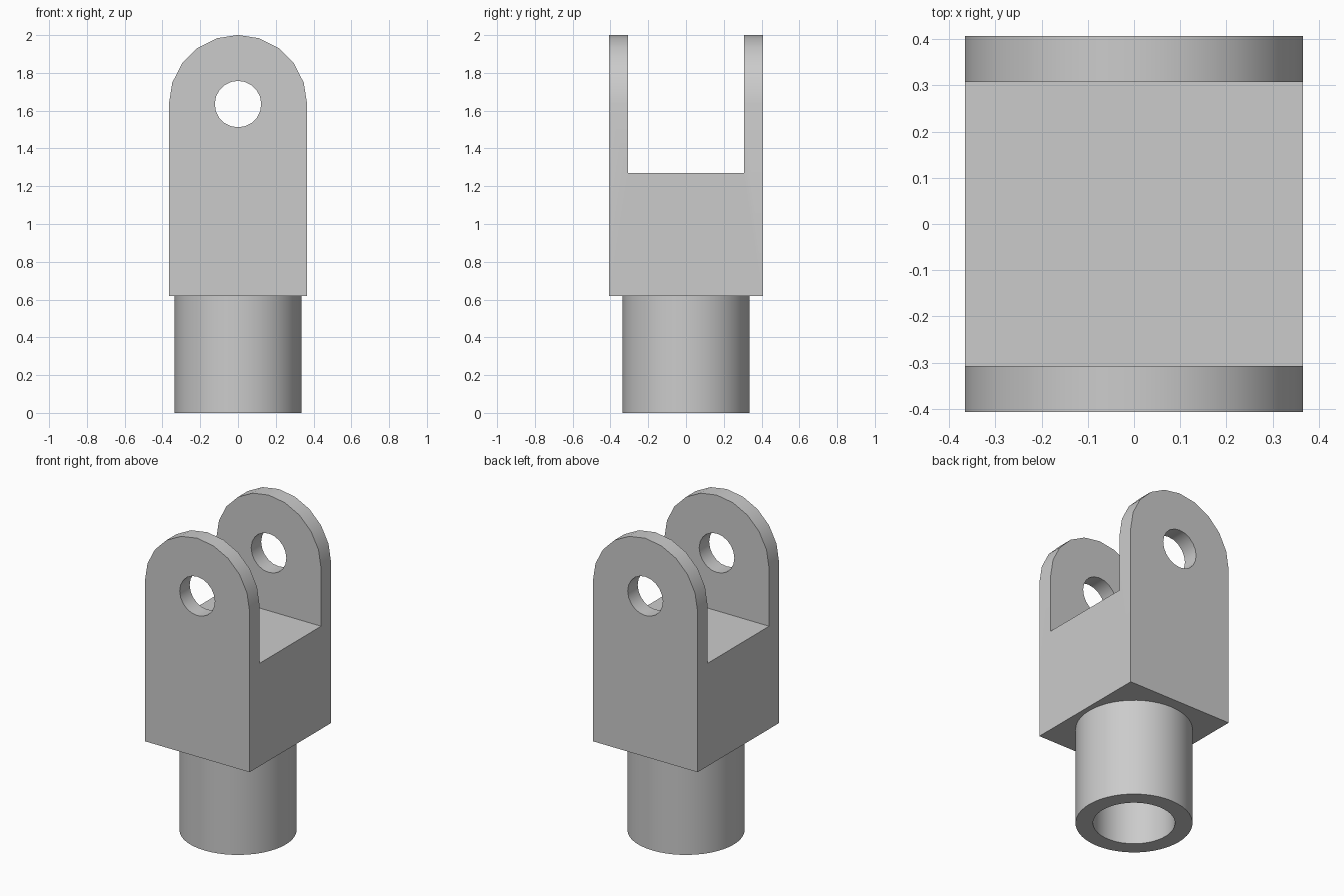
import bpy, bmesh, math

cube = bpy.data.objects.get("Cube")
if cube:
    bpy.data.objects.remove(cube, do_unlink=True)

HALF_W, HALF_D = 0.366, 0.407       # clevis block half width and half depth
BASE_Z, SLOT_Z, PIN_Z = 0.62, 1.27, 1.635
LUG_INNER, PIN_R = 0.307, 0.123
TUBE_R, BORE_R = 0.335, 0.235

metal = bpy.data.materials.new("plain grey metal")
metal.use_nodes = True
GREY = (0.6, 0.6, 0.6, 1)
metal.diffuse_color = GREY
metal.node_tree.nodes["Principled BSDF"].inputs["Base Color"].default_value = GREY


def make_object(name, bm):
    bmesh.ops.recalc_face_normals(bm, faces=bm.faces)
    mesh = bpy.data.meshes.new(name)
    bm.to_mesh(mesh)
    bm.free()
    obj = bpy.data.objects.new(name, mesh)
    bpy.context.collection.objects.link(obj)
    mesh.materials.append(metal)
    return obj


def prism(name, outline, half_depth):
    """Extrude an outline in the xz plane along y."""
    bm = bmesh.new()
    face = bm.faces.new([bm.verts.new((x, -half_depth, z)) for x, z in outline])
    moved = bmesh.ops.extrude_face_region(bm, geom=[face])["geom"]
    verts = [v for v in moved if isinstance(v, bmesh.types.BMVert)]
    bmesh.ops.translate(bm, verts=verts, vec=(0, 2 * half_depth, 0))
    return make_object(name, bm)


def arc(radius, sweep, steps):
    return [(radius * math.cos(sweep * i / steps), PIN_Z + radius * math.sin(sweep * i / steps))
            for i in range(steps + 1)]


def smooth(obj):
    bpy.ops.object.select_all(action='DESELECT')
    obj.select_set(True)
    bpy.context.view_layer.objects.active = obj
    bpy.ops.object.shade_smooth_by_angle(angle=math.radians(30))


# Round-topped block, cut into a fork with a pin hole through both lugs
fork = prism("fork", [(-HALF_W, BASE_Z), (HALF_W, BASE_Z)] + arc(HALF_W, math.pi, 10), HALF_D)
slot = prism("slot_cutter", [(-1, SLOT_Z), (1, SLOT_Z), (1, 3), (-1, 3)], LUG_INNER)
pin = prism("pin_hole_cutter", arc(PIN_R, 2 * math.pi, 20)[:-1], 1)
for cutter in (slot, pin):
    cutter.hide_render = True
    mod = fork.modifiers.new(cutter.name, 'BOOLEAN')
    mod.operation, mod.solver, mod.object = 'DIFFERENCE', 'EXACT', cutter
    bpy.context.view_layer.objects.active = fork
    bpy.ops.object.modifier_apply(modifier=mod.name)
    bpy.data.objects.remove(cutter, do_unlink=True)
smooth(fork)

# Hollow socket below, closed by the underside of the fork
bm = bmesh.new()
profile = [(BORE_R, BASE_Z), (BORE_R, 0), (TUBE_R, 0), (TUBE_R, BASE_Z)]
points = [bm.verts.new((r, 0, z)) for r, z in profile]
edges = [bm.edges.new(pair) for pair in zip(points, points[1:])]
bmesh.ops.spin(bm, geom=points + edges, cent=(0, 0, 0), axis=(0, 0, 1),
               angle=2 * math.pi, steps=48, use_merge=True)
bmesh.ops.remove_doubles(bm, verts=bm.verts, dist=0.0001)
smooth(make_object("socket_tube", bm))
